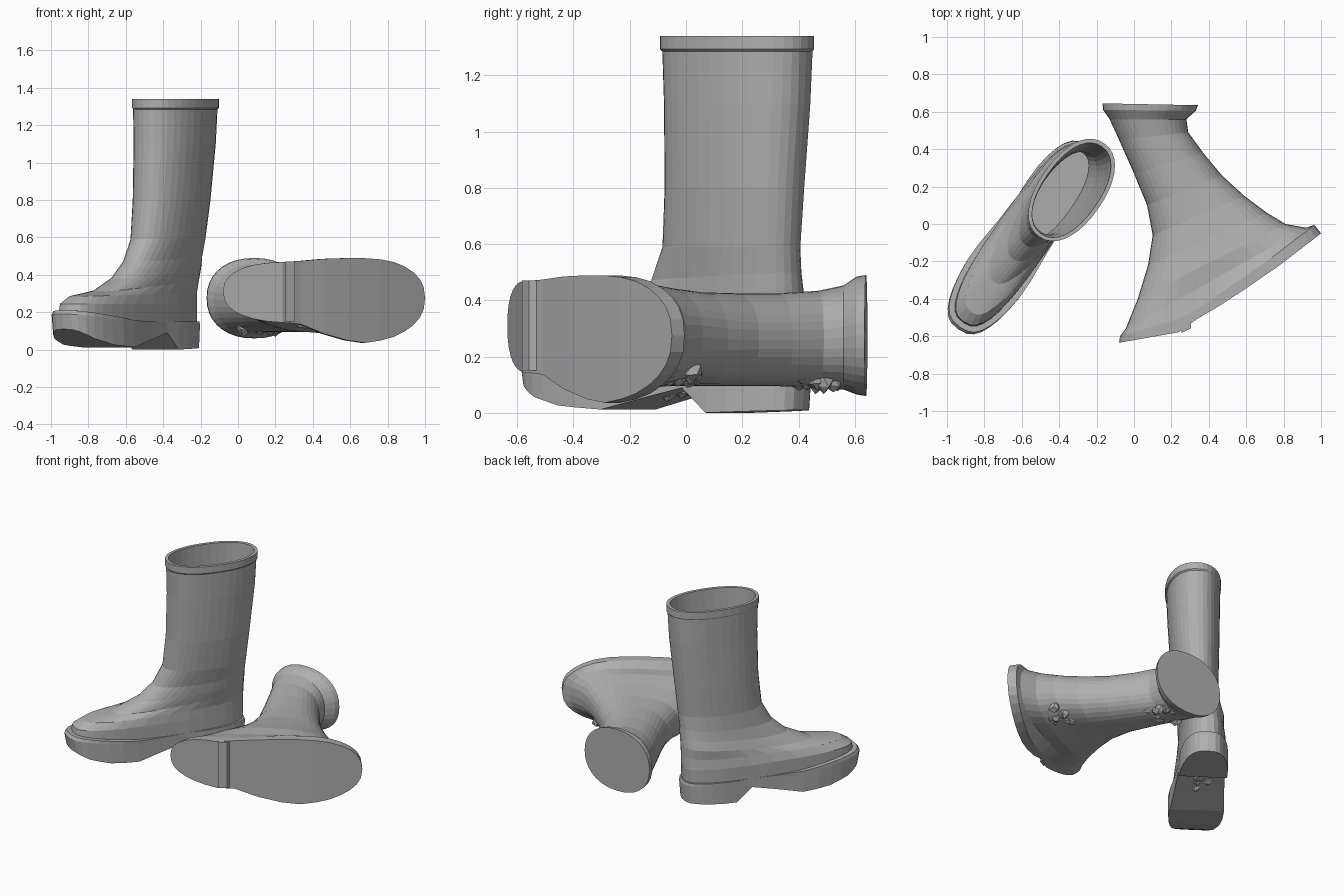
import bpy, bmesh, math, random
from mathutils import Vector

if "Cube" in bpy.data.objects:
    bpy.data.objects.remove(bpy.data.objects["Cube"], do_unlink=True)

random.seed(4)
SIDES = 36
grey = bpy.data.materials.new("rubber_grey")
grey.use_nodes = True
COLOUR = (0.43, 0.43, 0.43, 1)
grey.diffuse_color = COLOUR
grey.node_tree.nodes["Principled BSDF"].inputs["Base Color"].default_value = COLOUR


def power(x, e):
    return math.copysign(abs(x) ** e, x)


def lookup(table, t):
    """Read a table of (position, value) pairs; a plain number is constant."""
    if not isinstance(table, list):
        return table
    for (a, va), (b, vb) in zip(table, table[1:]):
        if t <= b:
            return va + (vb - va) * (t - a) / (b - a)
    return table[-1][1]


def finish(name, bm):
    bmesh.ops.recalc_face_normals(bm, faces=bm.faces)
    mesh = bpy.data.meshes.new(name)
    bm.to_mesh(mesh)
    bm.free()
    mesh.materials.append(grey)
    obj = bpy.data.objects.new(name, mesh)
    bpy.context.collection.objects.link(obj)
    return obj


def ring(back, front, half, side=0, square=2.2, dip=0):
    """Oval from a back point to a front point; half, side and dip may vary along it."""
    pts = []
    for i in range(SIDES):
        a = 2 * math.pi * i / SIDES
        c, s = power(math.cos(a), 2 / square), power(math.sin(a), 2 / square)
        t = (1 + c) / 2
        p = Vector(back).lerp(Vector(front), t)
        pts.append((p.x, p.y + lookup(dip, t), lookup(side, t) + lookup(half, t) * s))
    return pts


def loft(name, rings, place):
    """Skin the rings and close both ends with strips across the oval."""
    bm = bmesh.new()
    loops = [[bm.verts.new(place(*p)) for p in r] for r in rings]
    for lo, hi in zip(loops, loops[1:]):
        for i in range(SIDES):
            j = (i + 1) % SIDES
            bm.faces.new((lo[i], lo[j], hi[j], hi[i]))
    for loop in (loops[0], loops[-1]):
        for i in range(SIDES // 2):
            strip = [loop[i], loop[i + 1], loop[-i - 1], loop[-i]]
            bm.faces.new(list(dict.fromkeys(strip)))
    return finish(name, bm)


def rocks(name, centres, spread, size):
    """Clods of dirt clinging to the rubber."""
    bm = bmesh.new()
    for centre in centres:
        for _ in range(5):
            new = bmesh.ops.create_icosphere(bm, subdivisions=1, radius=size)["verts"]
            move = Vector(centre) + Vector([random.uniform(-1, 1) * s for s in spread])
            for v in new:
                v.co = v.co * random.uniform(0.7, 1.2) + move
    return finish(name, bm)


# Standing boot: local forward, up and left axes
FWD, LEFT = Vector((-0.571, -0.821, 0)), Vector((0.821, -0.571, 0))


def standing(u, w, v):
    return Vector((-0.36, 0.27, w)) + FWD * u + LEFT * v


# Sole with heel block, arch and raised toe
tread = [(0, 0.01), (0.28, 0), (0.35, 0.09), (0.46, 0.08), (0.53, 0.03),
         (0.62, 0.01), (0.8, 0.025), (0.92, 0.06), (1, 0.11)]
rim = [(0, 0), (0.6, 0), (1, 0.06)]
waist = [(0, 0.17), (0.2, 0.165), (0.4, 0.145), (0.7, 0.18), (1, 0.18)]
loft("standing_sole", [
    ring((-0.175, 0), (1.0, 0), waist, 0, 2.8, tread),
    ring((-0.185, 0.13), (1.015, 0.13), waist, 0, 2.8, rim),
    ring((-0.18, 0.15), (1.0, 0.15), waist, 0, 2.8, rim),
], standing)

# Upper, shaft, collar and hollow inside
loft("standing_upper", [
    ring((-0.17, 0.13), (0.97, 0.15), 0.15, 0, 2.8, rim),
    ring((-0.175, 0.24), (0.965, 0.245), 0.15, 0, 2.7),
    ring((-0.175, 0.31), (0.9, 0.285), [(0, 0.15), (1, 0.13)], 0.005, 2.5),
    ring((-0.175, 0.38), (0.7, 0.31), [(0, 0.16), (1, 0.11)], 0.01, 2.4),
    ring((-0.175, 0.44), (0.54, 0.38), [(0, 0.15), (1, 0.115)], 0.025, 2.3),
    ring((-0.175, 0.5), (0.44, 0.47), [(0, 0.142), (1, 0.12)], 0.035, 2.2),
    ring((-0.18, 0.59), (0.375, 0.59), 0.138, 0.05),
    ring((-0.2, 0.8), (0.355, 0.8), 0.152, 0.06),
    ring((-0.23, 1.1), (0.35, 1.1), 0.163, 0.068),
    ring((-0.24, 1.285), (0.355, 1.285), 0.168, 0.07),
    ring((-0.247, 1.293), (0.362, 1.293), 0.174, 0.072),
    ring((-0.247, 1.34), (0.362, 1.34), 0.174, 0.072),
    ring((-0.225, 1.34), (0.342, 1.34), 0.153, 0.072),
    ring((-0.185, 0.9), (0.335, 0.9), 0.138, 0.062),
    ring((-0.155, 0.55), (0.355, 0.55), 0.12, 0.045),
    ring((-0.14, 0.3), (0.42, 0.27), 0.115, 0.01),
], standing)


# Lying boot: the shaft opens to the back, the sole faces forward
def lying(x, y, z):
    return x, y, z


bend = [(0, 0), (0.33, -0.13), (0.37, -0.1), (0.55, -0.09), (0.8, -0.05), (1, 0)]
slight = [(0, 0), (0.35, -0.1), (0.8, -0.04), (1, 0)]
outline = [(0, 0.19), (0.2, 0.178), (0.36, 0.165), (0.52, 0.205),
           (0.7, 0.238), (0.85, 0.25), (1, 0.25)]
centre = [(0, 0.31), (0.4, 0.305), (0.55, 0.275), (0.7, 0.262), (1, 0.275)]
loft("lying_boot", [
    ring((-0.08, -0.635), (1.0, -0.05), outline, centre, 2.4, bend),
    ring((-0.075, -0.6), (0.965, -0.005), outline, centre, 2.4, slight),
    ring((-0.045, -0.56), (0.92, -0.02), [(0, 0.175), (0.4, 0.17), (1, 0.215)],
         [(0, 0.305), (1, 0.262)], 2.5),
    ring((0.02, -0.4), (0.81, 0.0), [(0, 0.175), (1, 0.2)], [(0, 0.29), (1, 0.265)], 2.5),
    ring((0.075, -0.22), (0.71, 0.06), 0.175, 0.27, 2.4),
    ring((0.1, -0.06), (0.59, 0.15), 0.167, 0.262, 2.4),
    ring((0.07, 0.1), (0.47, 0.26), 0.165, 0.26),
    ring((0.0, 0.27), (0.37, 0.38), 0.165, 0.26),
    ring((-0.08, 0.45), (0.29, 0.49), 0.172, 0.262),
    ring((-0.13, 0.56), (0.28, 0.56), 0.185, 0.268),
    ring((-0.165, 0.61), (0.33, 0.605), 0.21, 0.275),
    ring((-0.168, 0.645), (0.342, 0.635), 0.215, 0.275),
], lying)

# Ridge between heel and forefoot on the lying sole
bm = bmesh.new()
bmesh.ops.create_cube(bm, size=1)
for v in bm.verts:
    v.co = Vector((0.28 + v.co.x * 0.05, -0.545 + v.co.y * 0.05 + v.co.x * 0.025,
                   0.31 + v.co.z * 0.32))
finish("lying_heel_ridge", bm)

# Dirt under both boots
rocks("lying_dirt", [(0.55, -0.02, 0.13), (0.65, -0.02, 0.14), (0.08, 0.42, 0.12),
                     (0.18, 0.42, 0.12), (0.15, 0.5, 0.11)], (0.06, 0.05, 0.015), 0.036)
rocks("standing_dirt", [standing(0.35, 0.085, 0)], (0.06, 0.06, 0.01), 0.036)
